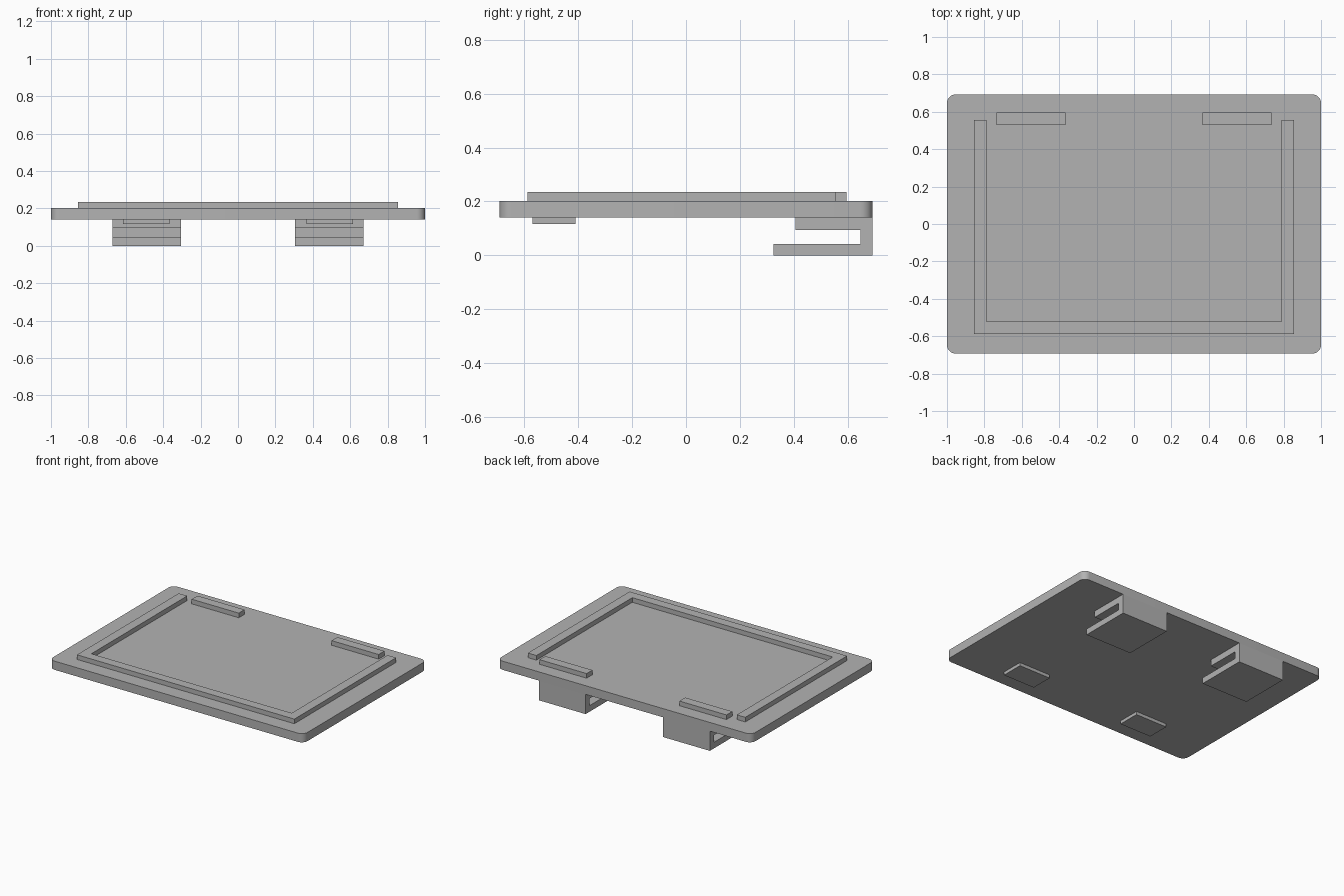
import bpy
import bmesh
from mathutils import Vector

cube = bpy.data.objects.get("Cube")
if cube:
    bpy.data.objects.remove(cube, do_unlink=True)

GREY = 0.45
grey = bpy.data.materials.new("plain grey")
grey.use_nodes = True
grey.diffuse_color = (GREY, GREY, GREY, 1)
grey.node_tree.nodes["Principled BSDF"].inputs["Base Color"].default_value = (GREY, GREY, GREY, 1)


def extrude_profile(name, points, direction, round_corners=0):
    """Extrude a closed outline of 3D points along a direction."""
    bm = bmesh.new()
    face = bm.faces.new([bm.verts.new(p) for p in points])
    grown = bmesh.ops.extrude_face_region(bm, geom=[face], use_keep_orig=True)
    moved = [v for v in grown["geom"] if isinstance(v, bmesh.types.BMVert)]
    bmesh.ops.translate(bm, verts=moved, vec=direction)
    if round_corners:
        axis = Vector(direction).normalized()
        edges = [e for e in bm.edges
                 if abs((e.verts[0].co - e.verts[1].co).normalized().dot(axis)) > 0.99]
        bmesh.ops.bevel(bm, geom=edges, offset=round_corners, segments=8,
                        profile=0.5, affect='EDGES')
    bmesh.ops.recalc_face_normals(bm, faces=bm.faces)
    mesh = bpy.data.meshes.new(name)
    bm.to_mesh(mesh)
    bm.free()
    mesh.materials.append(grey)
    obj = bpy.data.objects.new(name, mesh)
    bpy.context.collection.objects.link(obj)
    return obj


def box(name, x, y, z, **options):
    outline = [(x[0], y[0], z[0]), (x[1], y[0], z[0]), (x[1], y[1], z[0]), (x[0], y[1], z[0])]
    return extrude_profile(name, outline, (0, 0, z[1] - z[0]), **options)


BOTTOM, TOP, RIM_TOP = 0.14, 0.202, 0.235

# Tray plate with rounded corners
plate = box("tray_plate", (-1, 1), (-0.692, 0.692), (BOTTOM, TOP), round_corners=0.045)
bpy.context.view_layer.objects.active = plate
plate.select_set(True)
bpy.ops.object.shade_smooth_by_angle()

# U-shaped raised rim, open toward the back
outer, inner, back = 0.855, 0.788, 0.555
rim = [(-outer, back), (-outer, -0.588), (outer, -0.588), (outer, back),
       (inner, back), (inner, -0.522), (-inner, -0.522), (-inner, back)]
extrude_profile("raised_rim", [(x, y, TOP) for x, y in rim], (0, 0, RIM_TOP - TOP))

# Hook clip section, seen from the side
hook = [(0.692, 0), (0.692, BOTTOM), (0.407, BOTTOM), (0.407, 0.094),
        (0.648, 0.094), (0.648, 0.043), (0.325, 0.043), (0.325, 0)]

for side, sign in (("left", 1), ("right", -1)):
    # Raised stop at the back edge, and foot pad below the front
    box(side + "_back_stop", sorted((sign * 0.365, sign * 0.735)), (0.53, 0.595), (TOP, RIM_TOP))
    box(side + "_foot_pad", sorted((sign * 0.365, sign * 0.615)), (-0.57, -0.41), (0.117, BOTTOM))
    # Hook clip under the back edge
    extrude_profile(side + "_hook_clip", [(sign * 0.305, y, z) for y, z in hook],
                    (sign * 0.367, 0, 0))
